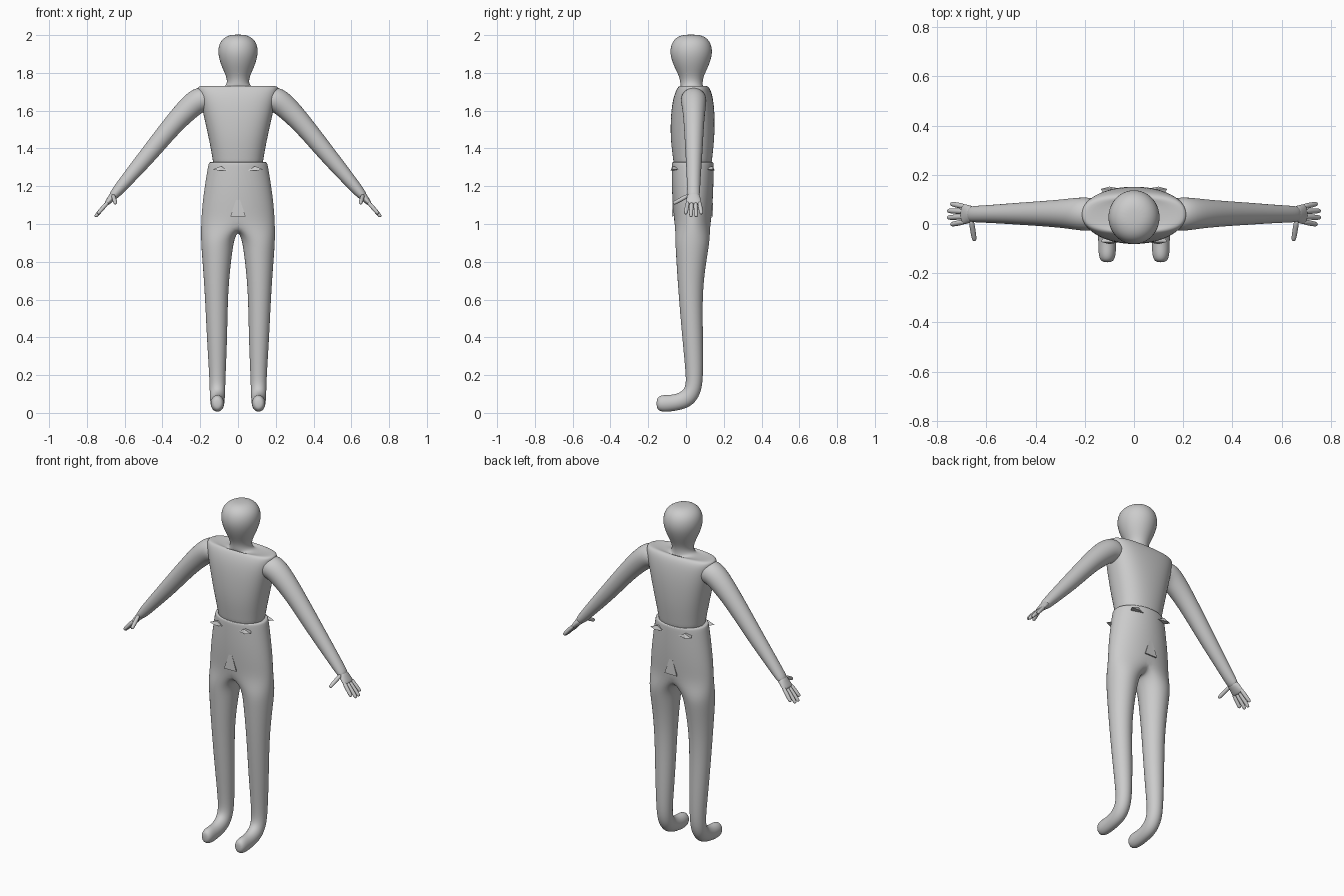
import bpy
import bmesh
from math import cos, sin, pi, radians
from mathutils import Vector

if "Cube" in bpy.data.objects:
    bpy.data.objects.remove(bpy.data.objects["Cube"], do_unlink=True)

grey = bpy.data.materials.new("plain_grey")
grey.use_nodes = True
grey.diffuse_color = (0.6, 0.6, 0.6, 1)
grey.node_tree.nodes["Principled BSDF"].inputs["Base Color"].default_value = (0.6, 0.6, 0.6, 1)


def ring(bm, center, u, v, angles, power=1.0):
    """Superellipse points spanned by half axes u and v."""
    def shape(t):
        return abs(t) ** power * (1 if t > 0 else -1)
    c, u, v = Vector(center), Vector(u), Vector(v)
    return [bm.verts.new(c + u * shape(cos(a)) + v * shape(sin(a))) for a in angles]


def bridge(bm, a, b, closed=True):
    n = len(a)
    for i in range(n if closed else n - 1):
        j = (i + 1) % n
        bm.faces.new((a[i], a[j], b[j], b[i]))


def loft(bm, rings, cap_start=True):
    for a, b in zip(rings, rings[1:]):
        bridge(bm, a, b)
    if cap_start:
        bm.faces.new(rings[0])
    bm.faces.new(rings[-1])


def finish(bm, name, mirror=False, levels=2):
    bmesh.ops.recalc_face_normals(bm, faces=bm.faces)
    mesh = bpy.data.meshes.new(name)
    bm.to_mesh(mesh)
    bm.free()
    obj = bpy.data.objects.new(name, mesh)
    bpy.context.collection.objects.link(obj)
    mesh.materials.append(grey)
    if mirror:
        mod = obj.modifiers.new("Mirror", 'MIRROR')
        mod.use_clip = True
    if levels:
        mod = obj.modifiers.new("Subdivision", 'SUBSURF')
        mod.levels = mod.render_levels = levels
        for p in mesh.polygons:
            p.use_smooth = True
    return obj


def circle(n):
    return [2 * pi * i / n for i in range(n)]


GROW = 1.045  # makes up for the shrinkage of subdivided twelve-sided rings

# Torso, neck and head: z, half width, front y, back y, squareness
body = [
    (1.28, .125, -.06, .13, .9), (1.34, .130, -.065, .135, .9),
    (1.45, .150, -.08, .148, .85), (1.58, .178, -.078, .15, .8),
    (1.67, .198, -.065, .14, .75), (1.72, .210, -.045, .125, .75),
    (1.735, .200, -.03, .105, .8), (1.722, .095, -.02, .09, 1),
    (1.728, .060, -.03, .088, 1), (1.77, .054, -.028, .085, 1),
    (1.83, .084, -.06, .115, 1), (1.90, .106, -.085, .14, 1),
    (1.96, .098, -.075, .13, 1), (1.992, .066, -.045, .10, 1),
    (2.003, .030, -.005, .06, 1),
]
bm = bmesh.new()
loft(bm, [ring(bm, (0, (f + b) / 2, z), (w * GROW, 0, 0),
               (0, (b - f) / 2 * GROW, 0), circle(16), p)
          for z, w, f, b, p in body])
finish(bm, "torso_and_head")

# Trousers: half rings for the hips, which split into a leg at the crotch
bm = bmesh.new()
half = [radians(-90 + 22.5 * i) for i in range(9)]
hips = [(1.322, .12, -.05, .12), (1.33, .152, -.074, .145), (1.32, .157, -.076, .147),
        (1.20, .177, -.076, .146), (1.09, .191, -.07, .14), (1.0, .196, -.062, .132)]
strips = [ring(bm, (0, (f + b) / 2, z), (w * 1.02, 0, 0), (0, (b - f) / 2 * 1.02, 0), half)
          for z, w, f, b in hips]
for a, b in zip(strips, strips[1:]):
    bridge(bm, a, b, closed=False)
crotch = [bm.verts.new((0, .035 + dy, .965)) for dy in (.05, 0, -.05)]

# Leg and foot: x, y, z, half width, half depth, forward tilt
leg = [
    (.108, .035, .92, .088, .092, 0), (.112, .03, .84, .079, .083, 0),
    (.115, .022, .65, .061, .063, 0), (.111, .035, .40, .054, .055, 0),
    (.109, .046, .20, .043, .046, 0), (.109, .040, .125, .041, .047, 30),
    (.109, .008, .073, .039, .048, 62), (.109, -.06, .052, .036, .042, 82),
    (.109, -.115, .050, .036, .046, 90), (.109, -.145, .050, .030, .038, 90),
    (.109, -.156, .050, .015, .020, 90),
]
around = [radians(-120 + 30 * i) for i in range(12)]
legs = [strips[-1] + crotch]
for x, y, z, w, d, tilt in leg:
    t = radians(tilt)
    legs.append(ring(bm, (x, y, z), (w * GROW, 0, 0),
                     Vector((0, cos(t), -sin(t))) * d * GROW, around))
loft(bm, legs, cap_start=False)
finish(bm, "trousers_and_feet", mirror=True)

# Arm: x, y, z, half thickness, half depth, lean of the section
arm = [
    (.13, .04, 1.655, .055, .06, 0), (.20, .04, 1.665, .071, .070, 15),
    (.255, .042, 1.62, .064, .062, 42), (.34, .042, 1.533, .053, .053, 48),
    (.465, .042, 1.378, .047, .045, 49), (.57, .041, 1.255, .037, .037, 49),
    (.655, .04, 1.155, .028, .033, 49), (.668, .04, 1.14, .018, .030, 49),
]
bm = bmesh.new()
rings = []
for x, y, z, w, d, lean in arm:
    t = radians(lean)
    rings.append(ring(bm, (x, y, z), Vector((sin(t), 0, cos(t))) * w * GROW,
                      (0, d * GROW, 0), circle(12)))
loft(bm, rings)
finish(bm, "arms", mirror=True)

# Hand: flat palm, four spread fingers and a forward thumb
along = Vector((.655, 0, -.755))
across = Vector((.755, 0, .655))
bm = bmesh.new()
wrist = Vector((.655, .04, 1.155))
loft(bm, [ring(bm, wrist + along * s, across * t, (0, d, 0), circle(12))
          for s, t, d in ((-.01, .026, .032), (.025, .020, .038),
                          (.055, .015, .044), (.068, .010, .040))])


def digit(start, end, radius):
    axis = (end - start).normalized()
    u = axis.cross(Vector((0, 1, .3))).normalized()
    v = axis.cross(u)
    loft(bm, [ring(bm, start.lerp(end, s), u * radius * k, v * radius * k, circle(8))
              for s, k in ((0, 1.1), (.5, 1.1), (.92, 1), (1, .6))])


for k, reach in ((-1.5, .135), (-.5, .155), (.5, .155), (1.5, .135)):
    digit(wrist + along * .045 + Vector((0, k * .020, 0)),
          wrist + along * reach + Vector((0, k * .028, 0)), .011)
digit(Vector((.662, .02, 1.155)), Vector((.648, -.068, 1.108)), .011)
finish(bm, "hands", mirror=True)


# Trouser details: pointed wedges standing out of the cloth
def wedge(bm, points):
    bmesh.ops.convex_hull(bm, input=[bm.verts.new(p) for p in points])


bm = bmesh.new()
for front, mid in ((-.082, 0), (.152, .07)):
    lip = front * .88 + mid * .12
    wedge(bm, [(.05, lip, 1.283), (.135, lip, 1.288), (.10, front, 1.283),
               (.09, lip, 1.306), (.09, mid, 1.29)])
finish(bm, "pocket_flaps", mirror=True, levels=0)

bm = bmesh.new()
for low, top in ((-.074, -.07), (.144, .14)):
    wedge(bm, [(-.04, low, 1.04), (.04, low, 1.04), (0, top, 1.16), (0, .035, 1.06)])
finish(bm, "front_and_back_gussets", levels=0)
